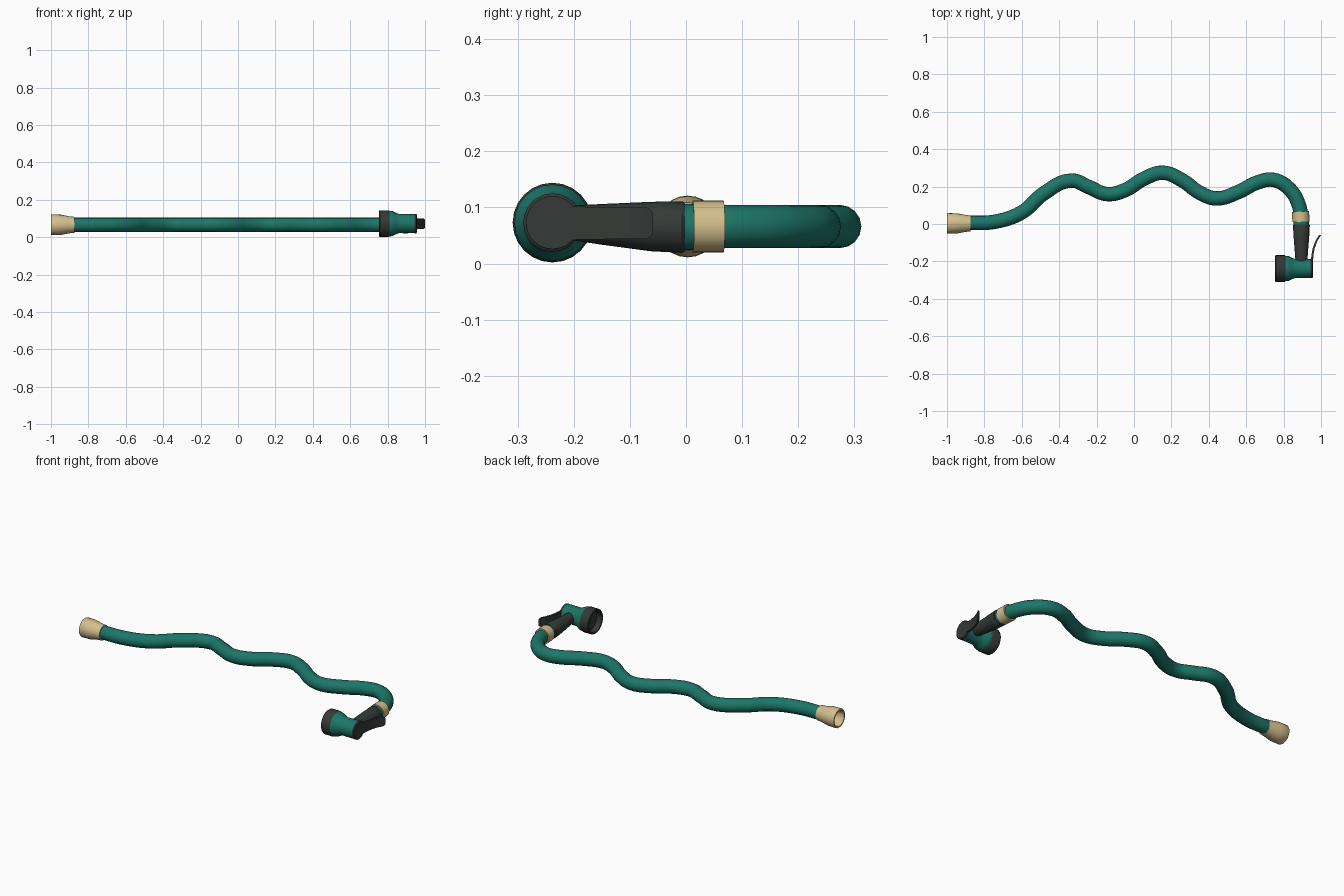
import bpy, bmesh, math
from mathutils import Vector, Matrix

if "Cube" in bpy.data.objects:
    bpy.data.objects.remove(bpy.data.objects["Cube"])


def mat(name, rgb):
    m = bpy.data.materials.new(name)
    m.diffuse_color = (*rgb, 1)
    m.use_nodes = True
    m.node_tree.nodes["Principled BSDF"].inputs["Base Color"].default_value = m.diffuse_color
    return m


GREEN = mat("hose_green", (0.012, 0.18, 0.14))
BRASS = mat("pale_brass", (0.66, 0.52, 0.27))
DARK = mat("dark_plastic", (0.035, 0.042, 0.038))


def finish(bm, name, material, smooth=True):
    bmesh.ops.recalc_face_normals(bm, faces=bm.faces)
    me = bpy.data.meshes.new(name)
    bm.to_mesh(me)
    bm.free()
    ob = bpy.data.objects.new(name, me)
    bpy.context.collection.objects.link(ob)
    me.materials.append(material)
    if smooth:
        bpy.ops.object.select_all(action='DESELECT')
        ob.select_set(True)
        bpy.context.view_layer.objects.active = ob
        bpy.ops.object.shade_smooth_by_angle(angle=math.radians(35))
    return ob


def loft(name, rings, matrix, material, n=24):
    """Rings are (distance along x, radius y, radius z, offset z); ends capped."""
    bm = bmesh.new()
    loops = []
    for d, ry, rz, oz in rings:
        loops.append([bm.verts.new(matrix @ Vector((
            d, ry * math.cos(2 * math.pi * i / n),
            oz + rz * math.sin(2 * math.pi * i / n)))) for i in range(n)])
    for a, b in zip(loops, loops[1:]):
        for i in range(n):
            j = (i + 1) % n
            bm.faces.new((a[i], a[j], b[j], b[i]))
    bm.faces.new(loops[0])
    bm.faces.new(loops[-1])
    return finish(bm, name, material)


def lathe(name, profile, matrix, material, n=24):
    return loft(name, [(d, r, r, 0) for d, r in profile], matrix, material, n)


# Winding hose
Z = 0.066
path = [(-0.95, 0.005), (-0.88, 0.006), (-0.745, 0.012), (-0.60, 0.062),
        (-0.48, 0.165), (-0.335, 0.232), (-0.24, 0.197), (-0.145, 0.16),
        (-0.05, 0.18), (0.055, 0.243), (0.155, 0.274), (0.26, 0.232),
        (0.35, 0.168), (0.44, 0.137), (0.56, 0.172), (0.66, 0.222),
        (0.745, 0.236), (0.83, 0.188), (0.88, 0.105), (0.893, 0.03),
        (0.894, -0.03)]
cu = bpy.data.curves.new("hose", 'CURVE')
cu.dimensions = '3D'
cu.resolution_u = 6
cu.bevel_depth = 0.0385
cu.bevel_resolution = 6
cu.use_fill_caps = True
sp = cu.splines.new('BEZIER')
sp.bezier_points.add(len(path) - 1)
for p, (x, y) in zip(sp.bezier_points, path):
    p.co = (x, y, Z)
    p.handle_left_type = p.handle_right_type = 'AUTO'
cu.materials.append(GREEN)
hose = bpy.data.objects.new("hose", cu)
bpy.context.collection.objects.link(hose)
hose.select_set(True)
bpy.context.view_layer.objects.active = hose
bpy.ops.object.convert(target='MESH')
bpy.ops.object.shade_smooth_by_angle(angle=math.radians(40))

# Tap coupling with open socket
lathe("tap_coupling", [(0.06, 0.043), (0.0, 0.045), (0.0, 0.053), (0.003, 0.055),
                       (0.055, 0.054), (0.10, 0.045), (0.125, 0.043), (0.125, 0.036)],
      Matrix.Translation((-1.0, 0.003, Z)), BRASS)

# Collar at nozzle end
turn = Matrix.Rotation(-math.pi / 2, 4, 'Z')
lathe("hose_collar", [(0, 0.037), (0, 0.046), (0.055, 0.046), (0.055, 0.037)],
      Matrix.Translation((0.89, 0.067, Z)) @ Matrix.Rotation(math.radians(3), 4, 'Z') @ turn,
      BRASS)
lathe("handle_neck", [(0, 0.041), (0.03, 0.041)],
      Matrix.Translation((0.894, 0.02, 0.065)) @ turn, GREEN)

# Tapered grip
loft("nozzle_handle", [(0.0, 0.042, 0.044, 0), (0.004, 0.045, 0.046, 0),
                       (0.06, 0.042, 0.044, 0.001), (0.15, 0.035, 0.036, 0.005),
                       (0.21, 0.031, 0.030, 0.008)],
     Matrix.Translation((0.895, -0.003, 0.065)) @ turn, DARK)

# Spray head: barrel, flared ring with recessed face, end cap
C = (-0.238, 0.073)
at = Matrix.Translation((0, *C))
lathe("nozzle_barrel", [(0.80, 0.068), (0.818, 0.068), (0.828, 0.066), (0.845, 0.057),
                        (0.862, 0.051), (0.946, 0.051)], at, GREEN)
lathe("spray_ring", [(0.785, 0.055), (0.756, 0.060), (0.753, 0.063), (0.754, 0.068),
                     (0.758, 0.071), (0.806, 0.071), (0.811, 0.068)], at, DARK)
lathe("barrel_cap", [(0.944, 0.052), (0.953, 0.052), (0.957, 0.047)], at, DARK)

# Curved trigger lever, swept strip with a chamfered tip
bm = bmesh.new()
strip = [(0.951, -0.215, 0.030), (0.953, -0.17, 0.029), (0.960, -0.13, 0.0285),
         (0.973, -0.095, 0.0285), (0.987, -0.070, 0.0285), (0.994, -0.060, 0.021)]
loops = []
for x, y, w in strip:
    loops.append([bm.verts.new((x + dx, y, 0.072 + s * w))
                  for dx, s in ((-0.005, -1), (0.006, -1), (0.006, 1), (-0.005, 1))])
for a, b in zip(loops, loops[1:]):
    for i in range(4):
        j = (i + 1) % 4
        bm.faces.new((a[i], a[j], b[j], b[i]))
bm.faces.new(loops[0])
bm.faces.new(loops[-1])
finish(bm, "trigger_lever", DARK)
